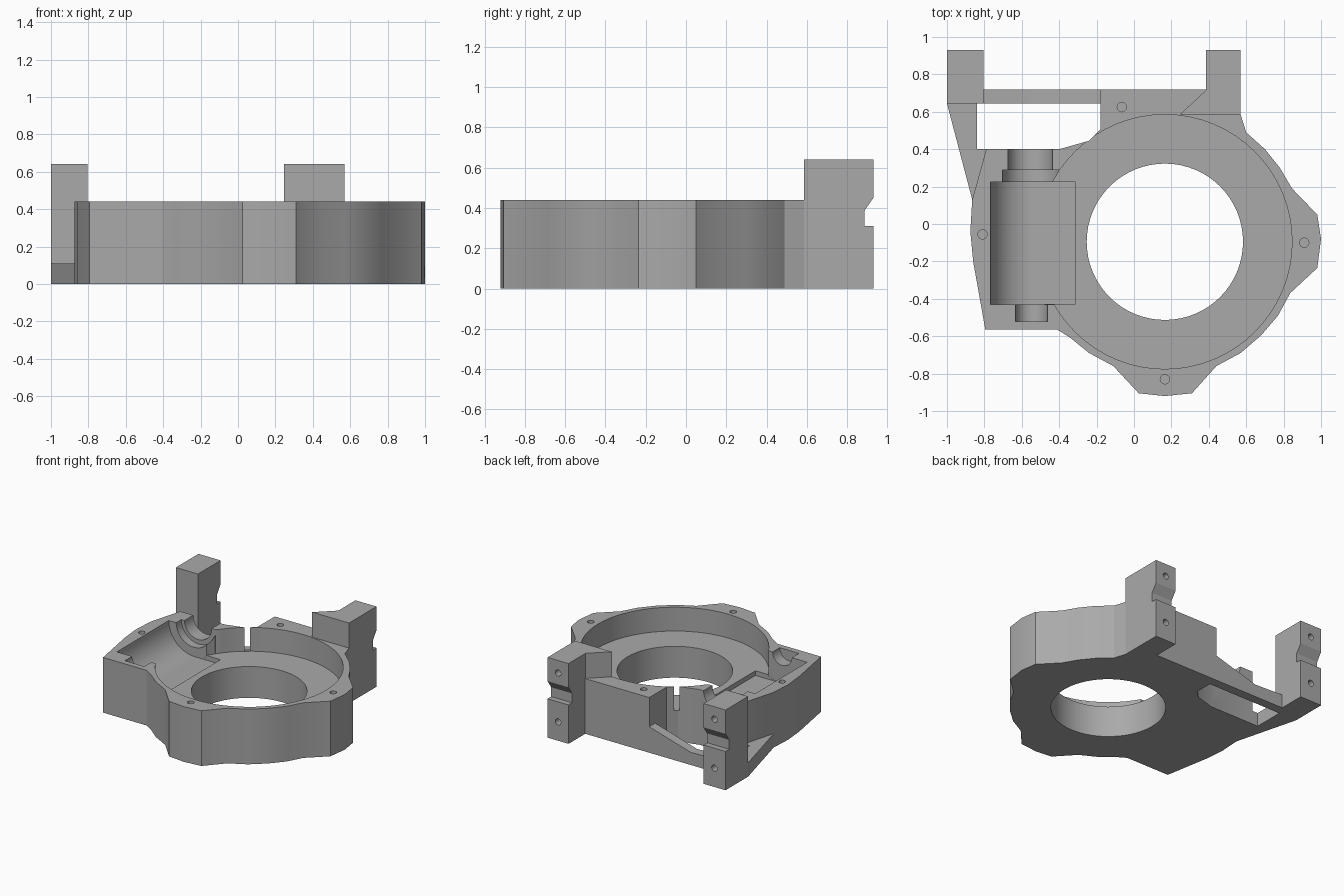
import bpy, bmesh
from mathutils import Matrix, Vector

cube = bpy.data.objects.get("Cube")
if cube:
    bpy.data.objects.remove(cube, do_unlink=True)

grey = bpy.data.materials.new("plain_grey")
grey.use_nodes = True
grey.diffuse_color = (0.4, 0.4, 0.4, 1)
grey.node_tree.nodes["Principled BSDF"].inputs["Base Color"].default_value = (0.4, 0.4, 0.4, 1)

TOP, FLOOR, TALL = 0.44, 0.25, 0.64
CX, CY = 0.165, -0.095
WX = -0.548


def finish(name, bm):
    bmesh.ops.recalc_face_normals(bm, faces=bm.faces)
    mesh = bpy.data.meshes.new(name)
    bm.to_mesh(mesh)
    bm.free()
    mesh.materials.append(grey)
    ob = bpy.data.objects.new(name, mesh)
    bpy.context.collection.objects.link(ob)
    return ob


def prism(name, points, lo, hi, axis="z"):
    """Extrude an (x,y), (y,z) or (x,z) outline along the remaining axis."""
    place = {"z": lambda a, b: (a, b, lo), "x": lambda a, b: (lo, a, b),
             "y": lambda a, b: (a, lo, b)}[axis]
    step = Vector([(hi - lo) * (axis == k) for k in "xyz"])
    bm = bmesh.new()
    face = bm.faces.new([bm.verts.new(place(a, b)) for a, b in points])
    new = bmesh.ops.extrude_face_region(bm, geom=[face])["geom"]
    bmesh.ops.translate(bm, vec=step, verts=[v for v in new if isinstance(v, bmesh.types.BMVert)])
    return finish(name, bm)


def cylinder(name, centre, radius, depth, axis="z", sides=64):
    bm = bmesh.new()
    turn = Matrix.Rotation(1.5707963, 4, "X") if axis == "y" else Matrix()
    bmesh.ops.create_cone(bm, cap_ends=True, segments=sides, radius1=radius, radius2=radius,
                          depth=depth, matrix=Matrix.Translation(centre) @ turn)
    return finish(name, bm)


def rect(x0, x1, y0, y1):
    return [(x0, y0), (x1, y0), (x1, y1), (x0, y1)]


def activate(ob):
    bpy.ops.object.select_all(action="DESELECT")
    ob.select_set(True)
    bpy.context.view_layer.objects.active = ob


def cut(ob, cutter):
    cutter.hide_render = True
    activate(ob)
    mod = ob.modifiers.new("cut", "BOOLEAN")
    mod.operation, mod.solver, mod.object = "DIFFERENCE", "EXACT", cutter
    bpy.ops.object.modifier_apply(modifier=mod.name)
    bpy.data.objects.remove(cutter, do_unlink=True)


# Housing body
outline = [(0.98, 0.05), (1.0, -0.08), (0.98, -0.235), (0.835, -0.37), (0.77, -0.49),
           (0.68, -0.595), (0.57, -0.69), (0.44, -0.76), (0.31, -0.905), (0.165, -0.92),
           (0.025, -0.905), (-0.11, -0.76), (-0.24, -0.69), (-0.345, -0.605), (-0.41, -0.565),
           (-0.795, -0.565), (-0.86, -0.2), (-0.875, -0.04), (-0.865, 0.13), (-0.79, 0.40),
           (-0.40, 0.40), (-0.24, 0.445), (-0.18, 0.505), (-0.18, 0.72), (0.40, 0.72),
           (0.57, 0.585), (0.60, 0.49), (0.70, 0.40), (0.78, 0.30), (0.845, 0.19)]
body = prism("housing_body", outline, 0, TOP)

# Round pocket, its opening toward the worm side, and the bore
cut(body, cylinder("pocket", (CX, CY, FLOOR + 0.5), 0.68, 1))
cut(body, prism("pocket_mouth", [(-0.40, 0.29), (-0.31, 0.35), (-0.22, 0.43), (-0.10, 0.525),
                                 (0.1, 0), (-0.30, -0.58), (-0.385, -0.43)], FLOOR, 1))
cut(body, cylinder("bore", (CX, CY, 0.2), 0.418, 1))

# Worm channel with stepped bearing seats
for x, radius, y0, y1 in [(-0.54, 0.228, -0.43, 0.225), (WX, 0.155, 0.2, 0.29),
                          (-0.555, 0.12, 0.25, 0.45), (WX, 0.085, -0.52, -0.4)]:
    cut(body, cylinder("seat", (x, (y0 + y1) / 2, TOP + 0.0005), radius, y1 - y0, "y"))
cut(body, prism("channel_floor", rect(-0.54, -0.312, -0.429, 0.224), 0.213, 1))

# Screw holes in the rim
for x, y in [(-0.81, -0.055), (0.165, -0.83), (0.91, -0.10), (-0.065, 0.625)]:
    cut(body, cylinder("screw_hole", (x, y, TOP), 0.025, 0.2, sides=20))

# Mounting posts with a notched back and two screw holes each
for name, x0, x1, y0 in [("right_post", -1, -0.805, 0.645), ("left_post", 0.385, 0.57, 0.585)]:
    side = [(y0, 0), (0.93, 0), (0.93, 0.31), (0.885, 0.31), (0.885, 0.385),
            (0.93, 0.45), (0.93, TALL), (y0, TALL)]
    post = prism(name, side, x0, x1, "x")
    for z in (0.15, 0.54):
        cut(post, cylinder("post_hole", ((x0 + x1) / 2, 0.93, z), 0.025, 0.2, "y", 20))
prism("left_post_brace", [(0.245, 0.585), (0.39, 0.585), (0.39, 0.72)], TOP - 0.02, TALL)

# Low arm and sloping bar that carry the right post
prism("right_arm", [(-1, 0.645), (-0.865, 0.13), (-0.79, 0.40), (-0.84, 0.40), (-0.84, 0.645)],
      0, 0.11)
prism("back_bar", [(-0.81, 0), (-0.17, 0), (-0.17, 0.21), (-0.55, 0.10), (-0.81, 0.11)],
      0.645, 0.72, "y")

# Smooth the round walls and keep the corners crisp
activate(body)
bpy.ops.object.shade_smooth_by_angle(angle=0.35)
